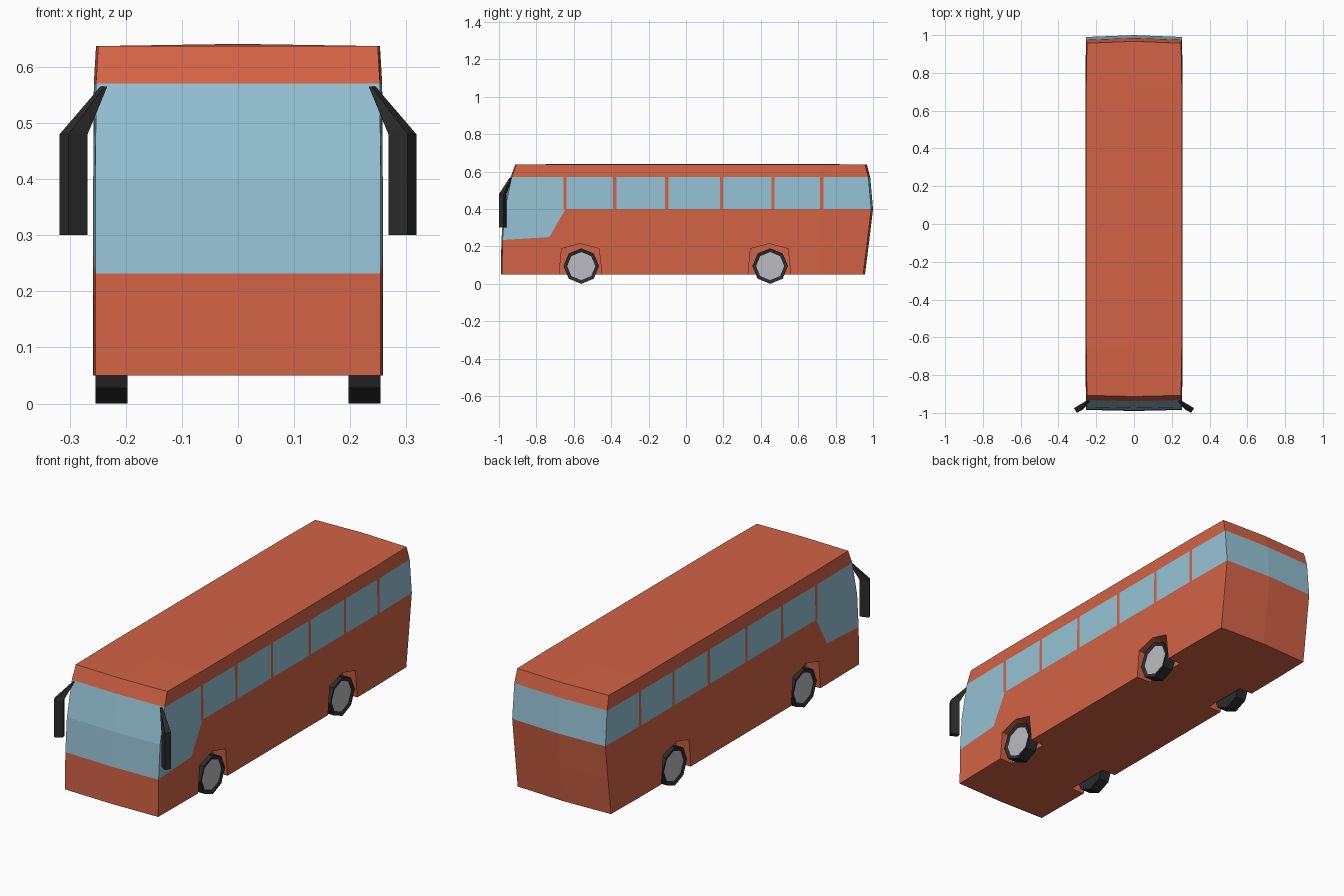
import bpy, bmesh, math
from mathutils import Vector, Matrix

if "Cube" in bpy.data.objects:
    bpy.data.objects.remove(bpy.data.objects["Cube"])


def material(name, rgb):
    m = bpy.data.materials.new(name)
    m.diffuse_color = (*rgb, 1)
    m.use_nodes = True
    m.node_tree.nodes["Principled BSDF"].inputs["Base Color"].default_value = m.diffuse_color
    return m


ORANGE = material("orange_paint", (0.65, 0.125, 0.06))
GLASS = material("window_glass", (0.30, 0.54, 0.66))
BLACK = material("black_rubber", (0.025, 0.025, 0.025))
SILVER = material("silver_hub", (0.50, 0.50, 0.54))


def make_object(name, bm, mats, mirror=True):
    bmesh.ops.recalc_face_normals(bm, faces=bm.faces)
    me = bpy.data.meshes.new(name)
    bm.to_mesh(me)
    bm.free()
    for m in mats:
        me.materials.append(m)
    ob = bpy.data.objects.new(name, me)
    bpy.context.collection.objects.link(ob)
    if mirror:
        ob.modifiers.new("mirror", 'MIRROR')
    return ob


def loft(bm, rings):
    # closed rings of points skinned together and capped
    vs = [[bm.verts.new(p) for p in r] for r in rings]
    n = len(vs[0])
    for a, b in zip(vs, vs[1:]):
        for i in range(n):
            j = (i + 1) % n
            bm.faces.new((a[i], a[j], b[j], b[i]))
    bm.faces.new(vs[0])
    bm.faces.new(vs[-1])


# Body half: levels of (z, front y, back y, half width)
SIDE_F, SIDE_B = -0.645, 0.727
levels = [(0.05, -0.990, 0.957, 0.258), (0.232, -0.987, 0.980, 0.258),
          (0.40, -0.975, 1.0, 0.258), (0.57, -0.938, 0.985, 0.257),
          (0.637, -0.913, 0.967, 0.253)]
bm = bmesh.new()
rows = []
for z, f, b, w in levels:
    pts = [(0, f), (w - 0.004, f + 0.006), (w, SIDE_F), (w, SIDE_B),
           (w - 0.004, b - 0.010), (0, b)]
    rows.append([bm.verts.new((x, y, z)) for x, y in pts])
for a, b in zip(rows, rows[1:]):
    for i in range(5):
        bm.faces.new((a[i], a[i + 1], b[i + 1], b[i]))

# Floor and slightly crowned roof
for row, z in ((rows[0], 0.05), (rows[-1], 0.641)):
    cf, cb = bm.verts.new((0, SIDE_F, z)), bm.verts.new((0, SIDE_B, z))
    bm.faces.new((row[0], row[1], row[2], cf))
    bm.faces.new((cf, row[2], row[3], cb))
    bm.faces.new((cb, row[3], row[4], row[5]))
bmesh.ops.recalc_face_normals(bm, faces=bm.faces)


# Cut window outlines into the side faces of one band
def cut_side(z0, z1, co, no):
    bm.normal_update()
    faces = [f for f in bm.faces if abs(f.normal.x) > 0.9
             and z0 < f.calc_center_median().z < z1]
    geom = set(faces)
    for f in faces:
        geom.update(f.edges)
        geom.update(f.verts)
    bmesh.ops.bisect_plane(bm, geom=list(geom), dist=1e-5, plane_co=co, plane_no=no)


pillars = [-0.647, -0.38, -0.103, 0.19, 0.465, 0.725]
for p in pillars:
    for s in (-0.009, 0.009):
        cut_side(0.40, 0.57, (0, p + s, 0), (0, 1, 0))
slant_co, slant_no = Vector((0, SIDE_F, 0.40)), Vector((0, 0.15, -0.085))
sill_co, sill_no = Vector((0, -0.73, 0.25)), Vector((0, -0.016, 0.255))
for co, no in ((slant_co, slant_no), (sill_co, sill_no)):
    cut_side(0.232, 0.40, co, no)

# Choose glass faces: windscreen, rear window, side panes, cab window
bm.normal_update()
for f in bm.faces:
    c = f.calc_center_median()
    side = abs(f.normal.x) > 0.9
    if 0.40 < c.z < 0.57:
        glass = not side or all(abs(c.y - p) > 0.0095 for p in pillars)
    elif 0.232 < c.z < 0.40 and side:
        glass = (c - slant_co).dot(slant_no) < 0 and (c - sill_co).dot(sill_no) > 0
    else:
        glass = 0.232 < c.z < 0.40 and c.y < -0.9
    f.material_index = int(glass)
body = make_object("bus_body", bm, [ORANGE, GLASS])

# Wheel arches cut into the body
AXLES = (-0.56, 0.45)
arch = [(-0.118, -0.02), (-0.118, 0.05), (-0.105, 0.188), (-0.005, 0.215),
        (0.095, 0.188), (0.11, 0.05), (0.11, -0.02)]
bm = bmesh.new()
for ay in AXLES:
    loft(bm, [[(x, ay + y, z) for y, z in arch] for x in (0.185, 0.30)])
cutter = make_object("arch_cutter", bm, [ORANGE])
cutter.hide_render = True
boolean = body.modifiers.new("arches", 'BOOLEAN')
boolean.operation = 'DIFFERENCE'
boolean.solver = 'EXACT'
boolean.object = cutter
bpy.context.view_layer.objects.active = body
for m in list(body.modifiers):
    bpy.ops.object.modifier_apply(modifier=m.name)
bpy.data.objects.remove(cutter)

# Octagonal wheels with recessed hubs
R = 0.095
for name, ay in zip(("front_wheels", "rear_wheels"), AXLES):
    bm = bmesh.new()
    rings = []
    for x in (0.197, 0.254):
        rings.append([(x, ay + R * math.sin(i * math.pi / 4),
                       R + R * math.cos(i * math.pi / 4)) for i in range(8)])
    loft(bm, rings)
    bmesh.ops.recalc_face_normals(bm, faces=bm.faces)
    bm.normal_update()
    hub = max(bm.faces, key=lambda f: f.calc_center_median().x)
    bmesh.ops.inset_region(bm, faces=[hub], thickness=0.02, depth=-0.006)
    hub.material_index = 1
    make_object(name, bm, [BLACK, SILVER])

# Door mirrors hanging from tapered arms
head = [(0.268, -0.980), (0.302, -1.0), (0.318, -0.975), (0.274, -0.960)]
tip = [(0.233, -0.940), (0.238, -0.945), (0.245, -0.936), (0.238, -0.928)]
bm = bmesh.new()
loft(bm, [[(x, y, z) for x, y in ring]
          for ring, z in ((head, 0.30), (head, 0.48), (tip, 0.565))])
make_object("door_mirrors", bm, [BLACK])
